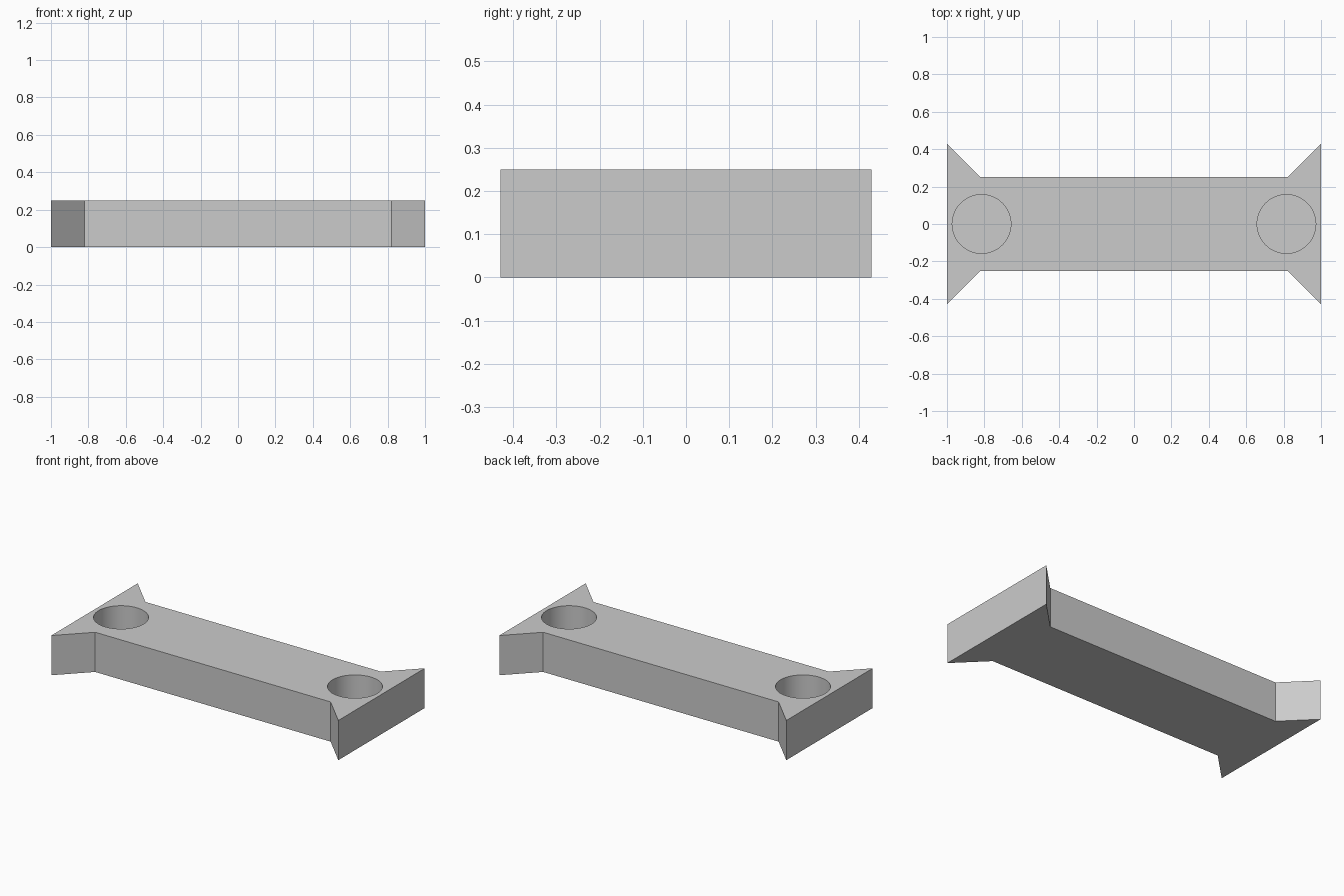
import bpy, bmesh
from mathutils import Vector

cube = bpy.data.objects.get("Cube")
if cube:
    bpy.data.objects.remove(cube, do_unlink=True)

HEIGHT = 0.25
HOLE_X, HOLE_RADIUS, HOLE_DEPTH = 0.815, 0.157, 0.2

grey = bpy.data.materials.new("plain grey")
grey.use_nodes = True
grey.diffuse_color = (0.6, 0.6, 0.6, 1)
grey.node_tree.nodes["Principled BSDF"].inputs["Base Color"].default_value = (0.6, 0.6, 0.6, 1)

# Flared bar: one quarter of the outline mirrored around, then extruded
quarter = [(1, 0.43), (0.82, 0.25)]
half = quarter + [(-x, y) for x, y in reversed(quarter)]
outline = half + [(-x, -y) for x, y in half]
bm = bmesh.new()
base = bm.faces.new([bm.verts.new((x, y, 0)) for x, y in outline])
top = bmesh.ops.extrude_face_region(bm, geom=[base])["geom"]
bmesh.ops.translate(bm, vec=Vector((0, 0, HEIGHT)),
                    verts=[v for v in top if isinstance(v, bmesh.types.BMVert)])
bmesh.ops.recalc_face_normals(bm, faces=bm.faces)
mesh = bpy.data.meshes.new("connector_bar")
bm.to_mesh(mesh)
bm.free()
mesh.materials.append(grey)
bar = bpy.data.objects.new("connector_bar", mesh)
bpy.context.collection.objects.link(bar)

# Blind round sockets, open at the top
for name, side in (("left", 1), ("right", -1)):
    bpy.ops.mesh.primitive_cylinder_add(
        vertices=64, radius=HOLE_RADIUS, depth=2 * HOLE_DEPTH,
        location=(side * HOLE_X, 0, HEIGHT))
    cutter = bpy.context.object
    cutter.name = name + "_socket_cutter"
    cutter.data.materials.append(grey)
    cutter.hide_render = True
    cut = bar.modifiers.new(name + "_socket", "BOOLEAN")
    cut.operation = "DIFFERENCE"
    cut.solver = "EXACT"
    cut.object = cutter
    bpy.ops.object.select_all(action="DESELECT")
    bpy.context.view_layer.objects.active = bar
    bar.select_set(True)
    bpy.ops.object.modifier_apply(modifier=cut.name)
    bpy.data.objects.remove(cutter, do_unlink=True)

# Smooth socket walls, keep the corners sharp
bpy.ops.object.shade_smooth_by_angle()
